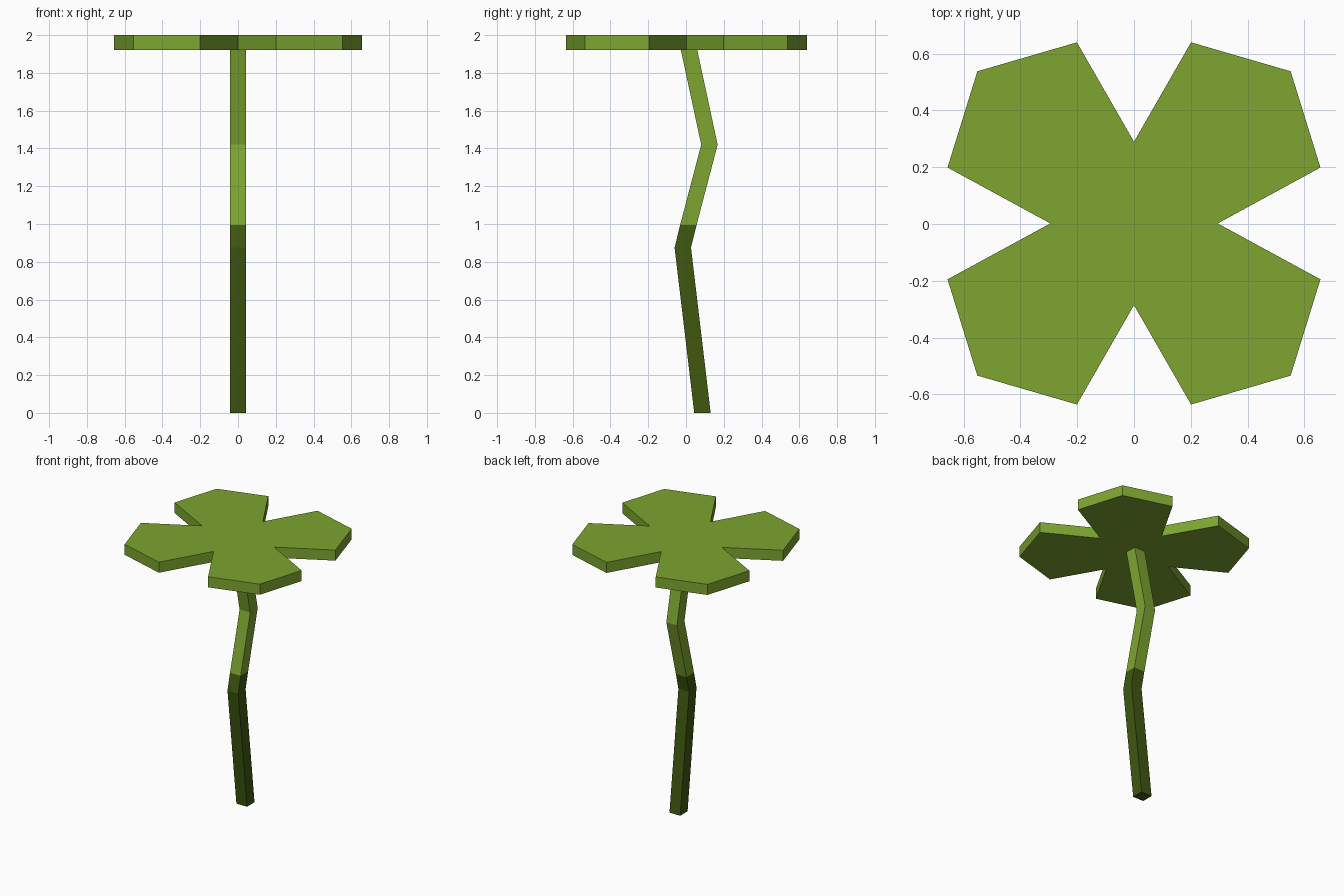
import bpy, bmesh

if "Cube" in bpy.data.objects:
    bpy.data.objects.remove(bpy.data.objects["Cube"])


def material(name, rgb):
    m = bpy.data.materials.new(name)
    m.diffuse_color = (*rgb, 1.0)
    m.use_nodes = True
    m.node_tree.nodes["Principled BSDF"].inputs["Base Color"].default_value = m.diffuse_color
    return m


LEAF = material("leaf green", (0.205, 0.376, 0.030))
DARK = material("dark stem green", (0.050, 0.095, 0.005))


def loft(name, rings, mats, band_mat=lambda i: 0):
    """Join matching rings of points into a closed solid."""
    bm = bmesh.new()
    vs = [[bm.verts.new(p) for p in ring] for ring in rings]
    n = len(vs[0])
    for i in range(len(vs) - 1):
        for j in range(n):
            k = (j + 1) % n
            f = bm.faces.new((vs[i][j], vs[i][k], vs[i + 1][k], vs[i + 1][j]))
            f.material_index = band_mat(i)
    bm.faces.new(vs[0][::-1]).material_index = band_mat(0)
    bm.faces.new(vs[-1]).material_index = band_mat(len(vs) - 2)
    bmesh.ops.recalc_face_normals(bm, faces=bm.faces)
    me = bpy.data.meshes.new(name)
    bm.to_mesh(me)
    bm.free()
    for m in mats:
        me.materials.append(m)
    ob = bpy.data.objects.new(name, me)
    bpy.context.collection.objects.link(ob)
    return ob


# crooked square stem: (centre y, z), dark in its lower two bands
H = 0.0435
path = [(0.087, 0.0), (-0.017, 0.875), (0.0125, 0.995), (0.124, 1.42), (0.016, 1.922)]
loft("stem",
     [[(-H, y - H, z), (H, y - H, z), (H, y + H, z), (-H, y + H, z)] for y, z in path],
     [DARK, LEAF], lambda i: 0 if i < 2 else 1)

# four-lobed leaf: one quadrant mirrored around, notches on the axes
quad = [(0.295, 0.0), (0.657, 0.197), (0.552, 0.536), (0.201, 0.638), (0.0, 0.288)]
outline = quad[:-1]
outline += [(-x, y) for x, y in quad[:0:-1]]
outline += [(-x, -y) for x, y in quad[:-1]]
outline += [(x, -y) for x, y in quad[:0:-1]]
CY = 0.002
loft("clover_leaf",
     [[(x, y + CY, z) for x, y in outline] for z in (1.922, 2.0)],
     [LEAF])
